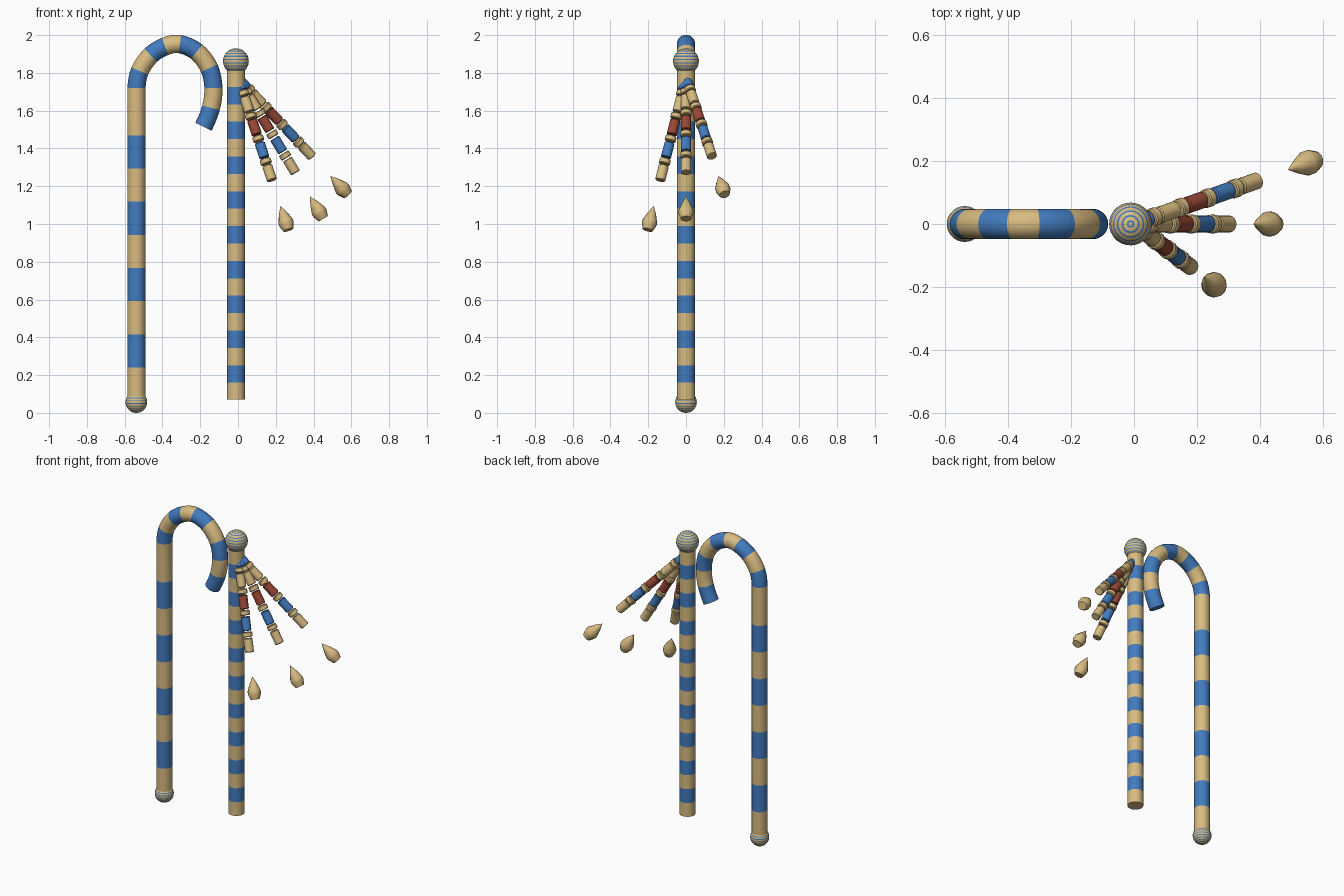
import bpy, bmesh, math
from mathutils import Vector

if "Cube" in bpy.data.objects:
    bpy.data.objects.remove(bpy.data.objects["Cube"])


def material(name, rgb):
    m = bpy.data.materials.new(name)
    m.diffuse_color = (*rgb, 1)
    m.use_nodes = True
    m.node_tree.nodes["Principled BSDF"].inputs["Base Color"].default_value = m.diffuse_color
    return m


MATS = [material("sand_gold", (0.69, 0.50, 0.22)),
        material("royal_blue", (0.055, 0.20, 0.52)),
        material("brick_red", (0.32, 0.065, 0.035))]
GOLD, BLUE, RED = 0, 1, 2


def finish(name, bm):
    bmesh.ops.recalc_face_normals(bm, faces=bm.faces)
    me = bpy.data.meshes.new(name)
    bm.to_mesh(me)
    bm.free()
    ob = bpy.data.objects.new(name, me)
    bpy.context.collection.objects.link(ob)
    for m in MATS:
        me.materials.append(m)
    bpy.ops.object.select_all(action='DESELECT')
    bpy.context.view_layer.objects.active = ob
    ob.select_set(True)
    bpy.ops.object.shade_smooth_by_angle(angle=math.radians(35))
    return ob


def tube(name, path, radii, colours, sides=24):
    """Sweep a circle along path; colours holds one material index per segment."""
    bm = bmesh.new()
    rings = []
    for i, p in enumerate(path):
        t = (path[min(i + 1, len(path) - 1)] - path[max(i - 1, 0)]).normalized()
        u = t.cross(Vector((0, 1, 0))).normalized()
        v = u.cross(t)
        rings.append([bm.verts.new(p + radii[i] * (u * math.cos(a) + v * math.sin(a)))
                      for a in (2 * math.pi * k / sides for k in range(sides))])
    for i in range(len(path) - 1):
        for k in range(sides):
            n = (k + 1) % sides
            f = bm.faces.new((rings[i][k], rings[i][n], rings[i + 1][n], rings[i + 1][k]))
            f.material_index = colours[i]
    bm.faces.new(rings[0]).material_index = colours[0]
    bm.faces.new(rings[-1]).material_index = colours[-1]
    return finish(name, bm)


def knob(name, centre, r):
    """Ball with thin blue lines by height."""
    bm = bmesh.new()
    n = 36
    bmesh.ops.create_uvsphere(bm, u_segments=28, v_segments=n, radius=r)
    for f in bm.faces:
        z = max(-1, min(1, f.calc_center_median().z / r))
        ring = int(math.acos(z) / math.pi * n)
        f.material_index = BLUE if ring % 3 == 1 else GOLD
    bmesh.ops.translate(bm, verts=bm.verts, vec=centre)
    finish(name, bm)


def catmull(a, b, c, d, t):
    return 0.5 * (2 * b + (c - a) * t + (2 * a - 5 * b + 4 * c - d) * t * t
                  + (3 * b - a - 3 * c + d) * t ** 3)


# Crook: banded straight shaft running into a banded hook
CX = -0.538
heights = [0.065 + 0.1755 * i for i in range(9)]
path = [Vector((CX, 0, z)) for z in heights]
colours = [i % 2 for i in range(8)] + [GOLD]
hook = [Vector((x, 0, z)) for x, z in (
    (CX, 1.63), (CX, 1.72), (-0.52, 1.81), (-0.462, 1.893), (-0.386, 1.94),
    (-0.308, 1.952), (-0.218, 1.912), (-0.152, 1.825), (-0.13, 1.72),
    (-0.143, 1.615), (-0.183, 1.515), (-0.24, 1.42))]
path.append(hook[1])
for i in range(1, len(hook) - 2):
    for s in range(1, 5):
        path.append(catmull(*hook[i - 1:i + 3], s / 4))
        colours.append(i % 2)
tube("crook", path, [0.048] * len(path), colours)
knob("crook_foot_knob", (CX, 0, 0.057), 0.057)

# Flail handle with even bands
FX = -0.011
zs = [0.07] + [0.16 + 0.0921 * i for i in range(19)]
tube("flail_handle", [Vector((FX, 0, z)) for z in zs], [0.048] * len(zs),
     [i % 2 for i in range(len(zs) - 1)])
knob("flail_top_knob", (FX, 0, 1.862), 0.068)

# Three strands of beads, each ending in a drop pendant
START = Vector((0, 0, 1.775))
BEADS = [("bead", 0.037, 0.075, 0.025, BLUE), ("ring", 0.092, 0.03, 0.030, GOLD),
         ("bead", 0.155, 0.085, 0.027, GOLD), ("ring", 0.222, 0.03, 0.030, GOLD),
         ("bead", 0.286, 0.085, 0.027, RED), ("ring", 0.351, 0.03, 0.030, GOLD),
         ("bead", 0.417, 0.085, 0.027, BLUE), ("ring", 0.482, 0.03, 0.030, GOLD),
         ("bead", 0.547, 0.085, 0.027, GOLD)]
DROP = [(0.737, 0.001), (0.78, 0.023), (0.823, 0.040), (0.84, 0.040), (0.873, 0.028)]
for strand, end in (("front", (0.245, -0.186, 1.035)), ("middle", (0.42, 0, 1.08)),
                    ("back", (0.54, 0.19, 1.20))):
    d = (Vector(end) - START).normalized()
    for i, (kind, t, length, r, col) in enumerate(BEADS):
        h, b = length / 2, 0.004
        tube(f"{strand}_strand_{kind}_{i + 1}",
             [START + d * (t + o) for o in (-h, -h + b, h - b, h)],
             [r - b, r, r, r - b], [col] * 3, 16)
    tube(f"{strand}_strand_drop", [START + d * t for t, _ in DROP],
         [r for _, r in DROP], [GOLD] * (len(DROP) - 1), 12)
